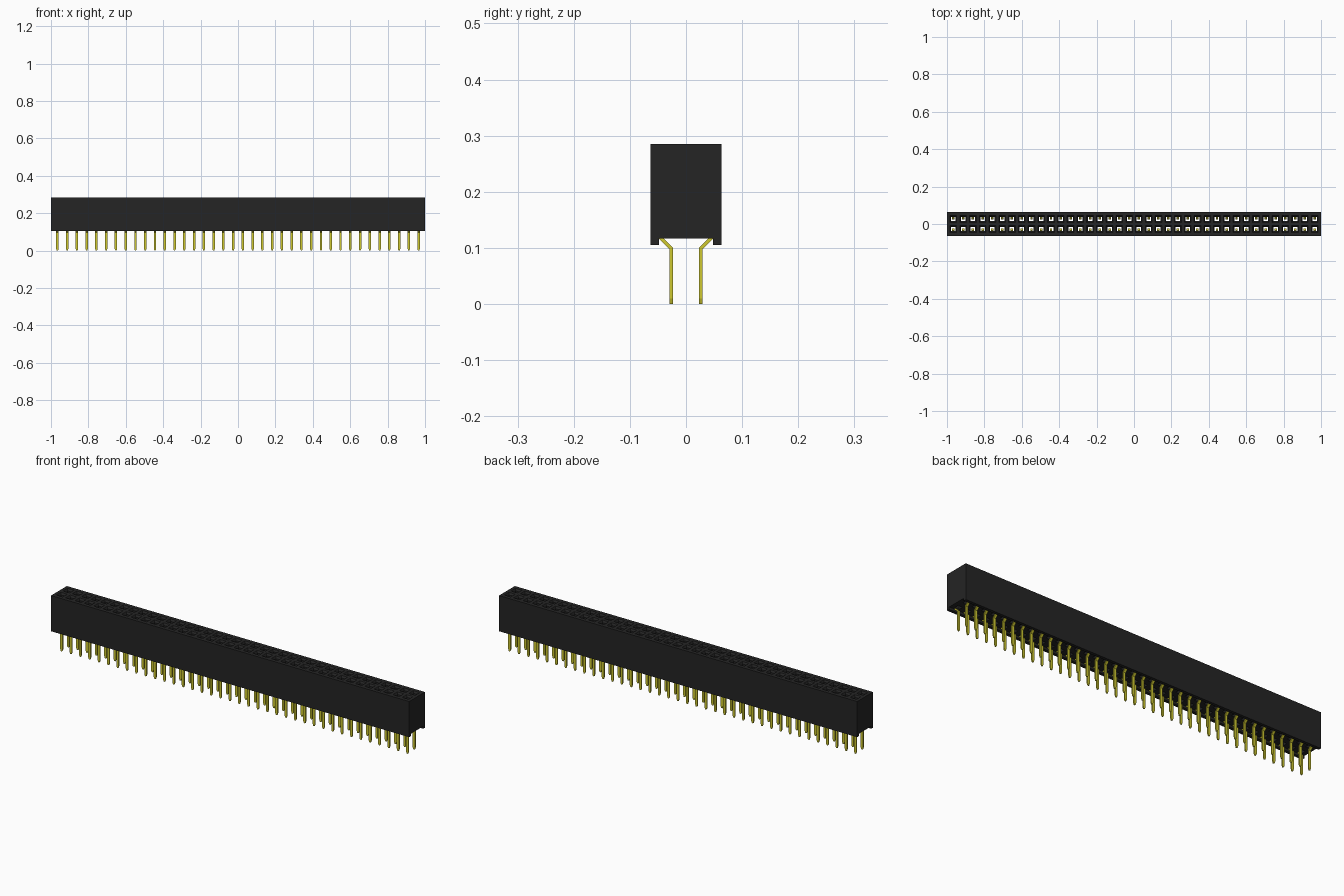
import bpy, bmesh
from mathutils import Vector

cube = bpy.data.objects.get("Cube")
if cube:
    bpy.data.objects.remove(cube, do_unlink=True)

COUNT, PITCH, ROW = 38, 0.0522, 0.0265
HALF_W, CHANNEL = 0.063, 0.0485          # body half depth, underside channel half depth
FOOT, FLOOR, TOP = 0.105, 0.117, 0.285   # heights of feet, channel floor and top
XS = [(i - (COUNT - 1) / 2) * PITCH for i in range(COUNT)]


def material(name, rgb, roughness):
    m = bpy.data.materials.new(name)
    m.use_nodes = True
    m.diffuse_color = (*rgb, 1)
    bsdf = m.node_tree.nodes["Principled BSDF"]
    bsdf.inputs["Base Color"].default_value = (*rgb, 1)
    bsdf.inputs["Roughness"].default_value = roughness
    return m


def finish(name, bm, mat):
    bmesh.ops.remove_doubles(bm, verts=bm.verts, dist=1e-5)
    bmesh.ops.recalc_face_normals(bm, faces=bm.faces)
    mesh = bpy.data.meshes.new(name)
    bm.to_mesh(mesh)
    bm.free()
    mesh.materials.append(mat)
    ob = bpy.data.objects.new(name, mesh)
    bpy.context.collection.objects.link(ob)
    return ob


def rect(bm, x0, x1, y0, y1, z):
    return [bm.verts.new(p) for p in ((x0, y0, z), (x1, y0, z), (x1, y1, z), (x0, y1, z))]


def bridge(bm, rings):
    for a, b in zip(rings, rings[1:]):
        n = len(a)
        for k in range(n):
            bm.faces.new((a[k], a[(k + 1) % n], b[(k + 1) % n], b[k]))


black = material("black plastic", (0.018, 0.018, 0.018), 0.6)
yellow = material("yellow metal", (0.62, 0.58, 0.03), 0.4)

# Housing: one cell per socket, each with a funnel and a hole through to the channel
bm = bmesh.new()
edges = [-1.0] + [(a + b) / 2 for a, b in zip(XS, XS[1:])] + [1.0]
for i, x in enumerate(XS):
    for s in (-1, 1):
        y = s * ROW

        def cell(depth, z):
            return rect(bm, edges[i], edges[i + 1], min(0, s * depth), max(0, s * depth), z)

        def hole(hx, hy, z):
            return rect(bm, x - hx, x + hx, y - hy, y + hy, z)

        bridge(bm, [cell(HALF_W, TOP), hole(0.018, 0.018, TOP), hole(0.012, 0.011, TOP - 0.009),
                    hole(0.012, 0.011, FLOOR), cell(CHANNEL, FLOOR)])

# Housing: long walls, feet and channel sides, in step with the cells
for s in (-1, 1):
    wall = [(HALF_W, TOP), (HALF_W, FOOT), (CHANNEL, FOOT), (CHANNEL, FLOOR)]
    for x0, x1 in zip(edges, edges[1:]):
        for (ya, za), (yb, zb) in zip(wall, wall[1:]):
            bm.faces.new([bm.verts.new(p) for p in (
                (x0, s * ya, za), (x1, s * ya, za), (x1, s * yb, zb), (x0, s * yb, zb))])
    # End cap, split into two halves along the middle
    for x in (-1.0, 1.0):
        cap = [(0, TOP)] + wall + [(0, FLOOR)]
        bm.faces.new([bm.verts.new((x, s * y, z)) for y, z in cap])
finish("socket_housing", bm, black)

# Pins: flat strip with a tapered tip, bent outward under the housing,
# then rising as a spring leaf beside the hole (y, z, half width)
PATH = [(ROW, 0.0, 0.003), (ROW, 0.010, 0.0065), (ROW, 0.099, 0.0065),
        (0.046, 0.1185, 0.0065), (0.040, 0.135, 0.0065),
        (0.034, 0.225, 0.0065), (0.036, 0.262, 0.0065)]
THICK = 0.003


def pin_row(name, s):
    bm = bmesh.new()
    pts = [Vector((y, z)) for y, z, _ in PATH]
    for x in XS:
        rings = []
        for k, p in enumerate(pts):
            dirs = [(b - a).normalized() for a, b in zip(pts[max(k - 1, 0):k + 2], pts[max(k - 1, 0) + 1:k + 2])]
            t = sum(dirs, Vector((0, 0))).normalized()
            n = Vector((t.y, -t.x)) * (THICK / max(0.5, t.dot(dirs[0])))
            w = PATH[k][2]
            rings.append([bm.verts.new((x + dx, s * (p.x + side * n.x), p.y + side * n.y))
                          for dx, side in ((-w, -1), (w, -1), (w, 1), (-w, 1))])
        bridge(bm, rings)
        bm.faces.new(rings[0])
        bm.faces.new(rings[-1])
    return finish(name, bm, yellow)


pin_row("front_pins", -1)
pin_row("back_pins", 1)
